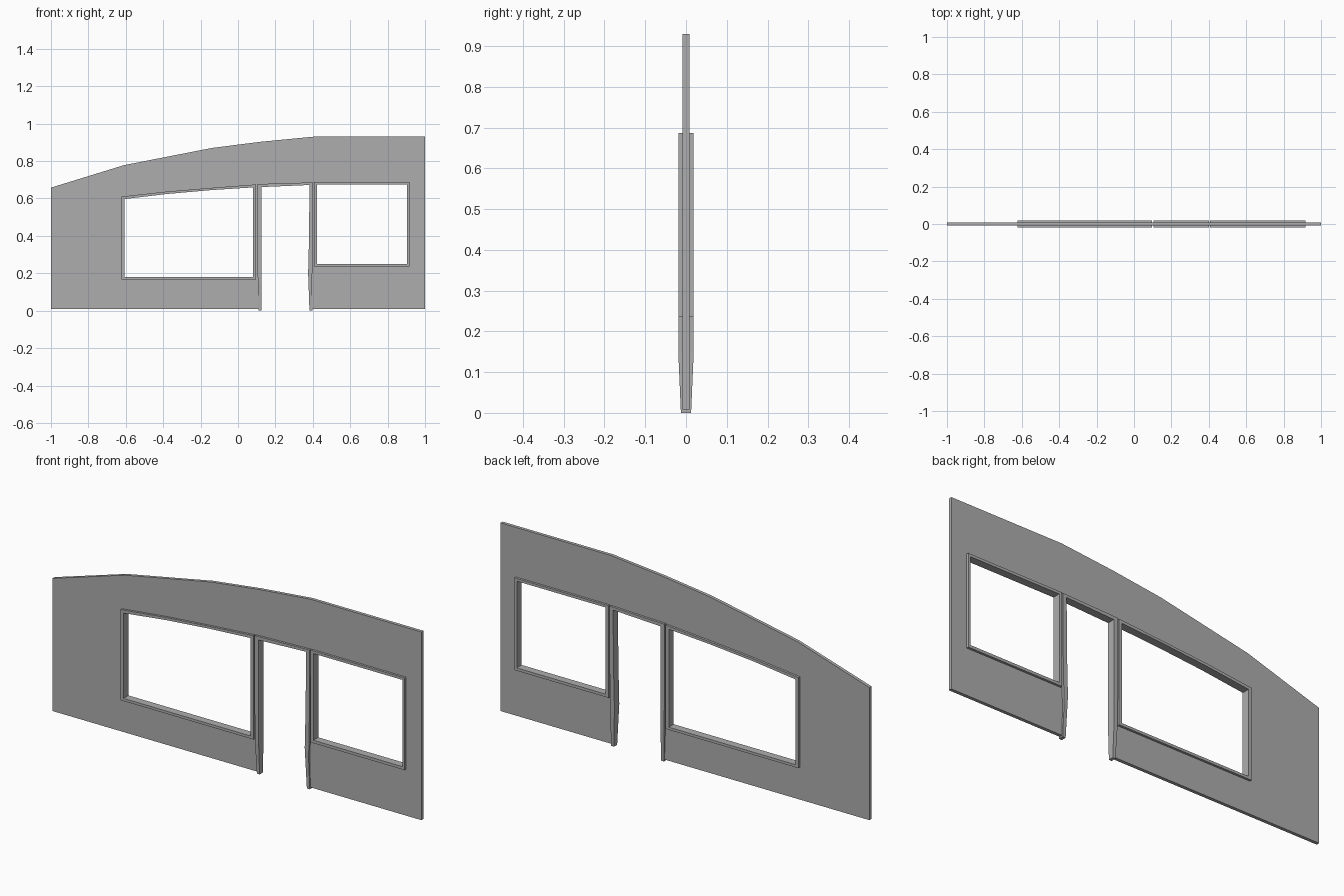
import bpy
import bmesh

cube = bpy.data.objects.get("Cube")
if cube:
    bpy.data.objects.remove(cube, do_unlink=True)

grey = bpy.data.materials.new("plain grey")
grey.use_nodes = True
colour = (0.42, 0.42, 0.42, 1)
grey.diffuse_color = colour
grey.node_tree.nodes["Principled BSDF"].inputs["Base Color"].default_value = colour

WALL_HALF, FRAME_HALF, FOOT_HALF = 0.008, 0.019, 0.0125


def panel(name, loops, half, taper_height=0):
    """Fill closed (x, z) loops, holes included, and give them thickness."""
    bm = bmesh.new()
    for loop in loops:
        verts = [bm.verts.new((x, -half, z)) for x, z in loop]
        for a, b in zip(verts, verts[1:] + verts[:1]):
            bm.edges.new((a, b))
    bmesh.ops.triangle_fill(bm, edges=bm.edges[:], use_beauty=True, normal=(0, -1, 0))
    grown = bmesh.ops.extrude_face_region(bm, geom=bm.faces[:])["geom"]
    for v in grown:
        if isinstance(v, bmesh.types.BMVert):
            v.co.y = half
    # Thin the feet towards the floor
    if taper_height:
        for v in bm.verts:
            t = min(v.co.z / taper_height, 1)
            width = FOOT_HALF + (half - FOOT_HALF) * t
            v.co.y = width if v.co.y > 0 else -width
    bmesh.ops.recalc_face_normals(bm, faces=bm.faces[:])
    mesh = bpy.data.meshes.new(name)
    bm.to_mesh(mesh)
    bm.free()
    mesh.materials.append(grey)
    obj = bpy.data.objects.new(name, mesh)
    bpy.context.collection.objects.link(obj)
    return obj


def window(x0, x1, sill, top):
    """Window outline: flat sill and sides under a row of head points."""
    return [(x0, sill), (x1, sill)] + top


def midway(outer, inner):
    return [((a + c) / 2, (b + d) / 2) for (a, b), (c, d) in zip(outer, inner)]


# Window outlines
long_outer = window(-0.623, 0.097, 0.166,
                    [(0.097, 0.675), (-0.14, 0.657), (-0.38, 0.637), (-0.623, 0.61)])
long_inner = window(-0.607, 0.08, 0.179,
                    [(0.08, 0.659), (-0.14, 0.645), (-0.38, 0.624), (-0.607, 0.597)])
short_outer = window(0.406, 0.917, 0.235, [(0.917, 0.687), (0.406, 0.687)])
short_inner = window(0.422, 0.904, 0.249, [(0.904, 0.674), (0.422, 0.674)])

# Wall with an arched roofline, a doorway notch and two window holes
wall_outline = [
    (-1, 0.008), (0.115, 0.008), (0.115, 0.668), (0.393, 0.679), (0.393, 0.008),
    (1, 0.008), (1, 0.93), (0.4, 0.93), (0.12, 0.903), (-0.14, 0.87),
    (-0.61, 0.778), (-1, 0.658),
]
panel("wall", [wall_outline, midway(long_outer, long_inner),
               midway(short_outer, short_inner)], WALL_HALF)

# Window frames
panel("long_window_frame", [long_outer, long_inner], FRAME_HALF)
panel("short_window_frame", [short_outer, short_inner], FRAME_HALF)

# Door frame with slightly bent, tapered posts
door_outline = [
    (0.111, 0), (0.126, 0), (0.125, 0.15), (0.125, 0.3), (0.125, 0.661),
    (0.382, 0.672), (0.38, 0.4), (0.375, 0.2), (0.382, 0), (0.398, 0),
    (0.396, 0.15), (0.401, 0.4), (0.402, 0.686), (0.104, 0.677),
    (0.104, 0.3), (0.106, 0.15),
]
panel("door_frame", [door_outline], FRAME_HALF, taper_height=0.15)
